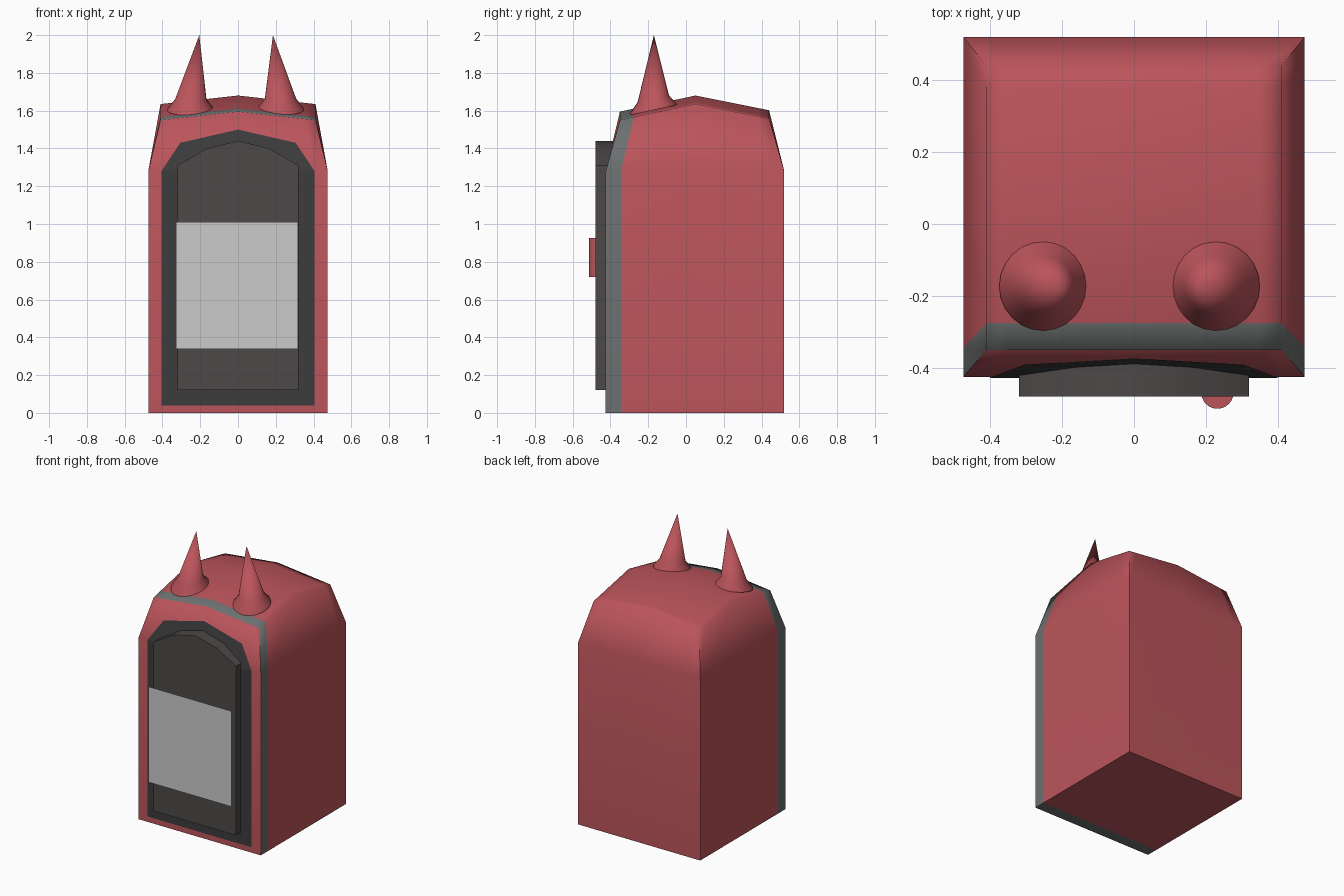
import bpy, bmesh, math

if "Cube" in bpy.data.objects:
    bpy.data.objects.remove(bpy.data.objects["Cube"])


def material(name, r, g, b):
    m = bpy.data.materials.new(name)
    m.diffuse_color = (r, g, b, 1)
    m.use_nodes = True
    m.node_tree.nodes["Principled BSDF"].inputs["Base Color"].default_value = m.diffuse_color
    return m


RED = material("red", 0.50, 0.09, 0.105)
BAND = material("band_grey", 0.15, 0.16, 0.16)
FRAME = material("frame_black", 0.045, 0.045, 0.045)
DOOR = material("door_dark", 0.075, 0.065, 0.065)


def finish(bm, name, *mats, smooth=None):
    bmesh.ops.recalc_face_normals(bm, faces=bm.faces)
    me = bpy.data.meshes.new(name)
    bm.to_mesh(me)
    bm.free()
    for m in mats:
        me.materials.append(m)
    ob = bpy.data.objects.new(name, me)
    bpy.context.collection.objects.link(ob)
    if smooth is not None:
        bpy.ops.object.select_all(action='DESELECT')
        ob.select_set(True)
        bpy.context.view_layer.objects.active = ob
        bpy.ops.object.shade_smooth_by_angle(angle=math.radians(smooth))
    return ob


def roof(x, y):
    """Height of the hipped roof."""
    slope = 0.2125 if y < 0.05 else 0.2
    return 1.68 - slope * abs(y - 0.05) - 0.045 * abs(x) / 0.41


def front(z):
    """Depth of the front wall, which leans back above 1.28."""
    return -0.425 + 0.075 * max(0, z - 1.28) / 0.30


# Body: straight walls, inward-leaning shoulders and a low peaked roof
LOW_X, TOP_X = (-.475, -.405, 0, .405, .475), (-.41, -.35, 0, .35, .41)
LOW_Y, TOP_Y = (-.425, -.345, .05, .45, .52), (-.35, -.275, .05, .38, .44)
bm = bmesh.new()
grid = {}


def vert(level, i, j):
    key = (level, i, j)
    if key not in grid:
        if level == 3:
            x, y = TOP_X[i], TOP_Y[j]
            z = roof(x, y)
        else:
            x, y = LOW_X[i], LOW_Y[j]
            z = (0, 0.05, 1.28)[level]
        grid[key] = bm.verts.new((x, y, z))
    return grid[key]


for level in (0, 3):                       # floor and roof
    for i in range(4):
        for j in range(4):
            f = bm.faces.new([vert(level, i + a, j + b)
                              for a, b in ((0, 0), (1, 0), (1, 1), (0, 1))])
            f.material_index = int(j == 0)
rim = ([(i, 0) for i in range(4)] + [(4, j) for j in range(4)]
       + [(4 - i, 4) for i in range(4)] + [(0, 4 - j) for j in range(4)])
for level in range(3):                     # walls
    for a, b in zip(rim, rim[1:] + rim[:1]):
        f = bm.faces.new((vert(level, *a), vert(level, *b),
                          vert(level + 1, *b), vert(level + 1, *a)))
        f.material_index = int({a[1], b[1]} == {0, 1})
finish(bm, "body", RED, BAND, smooth=80)

# Door surround: thin plate following the bend of the front wall
bm = bmesh.new()
pts = [(-.405, .04), (.405, .04), (.405, 1.28), (.305, 1.43),
       (0, 1.50), (-.305, 1.43), (-.405, 1.28)]
v = [bm.verts.new((x, front(z) - 0.004, z)) for x, z in pts]
bm.faces.new((v[0], v[1], v[2], v[6]))
bm.faces.new(v[2:])
finish(bm, "door_surround", FRAME)

# Door: arched slab
bm = bmesh.new()
half = [(.32, .12), (.32, 1.31), (.165, 1.40)]
pts = half + [(0, 1.44)] + [(-x, z) for x, z in reversed(half)]
face = bm.faces.new([bm.verts.new((x, -.48, z)) for x, z in pts])
ext = bmesh.ops.extrude_face_region(bm, geom=[face], use_keep_orig=True)
for g in ext["geom"]:
    if isinstance(g, bmesh.types.BMVert):
        g.co.y = -.385
finish(bm, "door", DOOR, smooth=35)

# Handle: short upright bar half sunk into the door
bm = bmesh.new()
bmesh.ops.create_cone(bm, cap_ends=True, segments=24, radius1=.045,
                      radius2=.045, depth=.205)
bmesh.ops.translate(bm, verts=bm.verts, vec=(.232, -.469, .823))
finish(bm, "door_handle", RED, smooth=40)

# Notice: plain sheet hanging in front of the door
bm = bmesh.new()
bm.faces.new([bm.verts.new((x, -.525, z)) for x, z in
              ((-.328, .338), (.317, .338), (.317, 1.01), (-.328, 1.01))])
finish(bm, "notice_sheet")


# Horns: flared foot sitting on the roof, then a leaning spike
def horn(name, cx, tip_x, n=24):
    bm = bmesh.new()
    rings = []
    for r, lift, x0 in ((.125, -.005, cx), (.122, .006, cx), (.083, .055, cx)):
        ring = []
        for k in range(n):
            a = 2 * math.pi * k / n
            x, y = x0 + r * math.cos(a), -.173 + r * math.sin(a)
            ring.append(bm.verts.new((x, y, roof(cx, y) + lift)))
        rings.append(ring)
    tip = bm.verts.new((tip_x, -.17, 2.0))
    bm.faces.new(rings[0])
    for k in range(n):
        m = (k + 1) % n
        for lo, hi in zip(rings, rings[1:]):
            bm.faces.new((lo[k], lo[m], hi[m], hi[k]))
        bm.faces.new((rings[-1][k], rings[-1][m], tip))
    finish(bm, name, RED, smooth=60)


horn("left_horn", -.25, -.205)
horn("right_horn", .225, .185)
